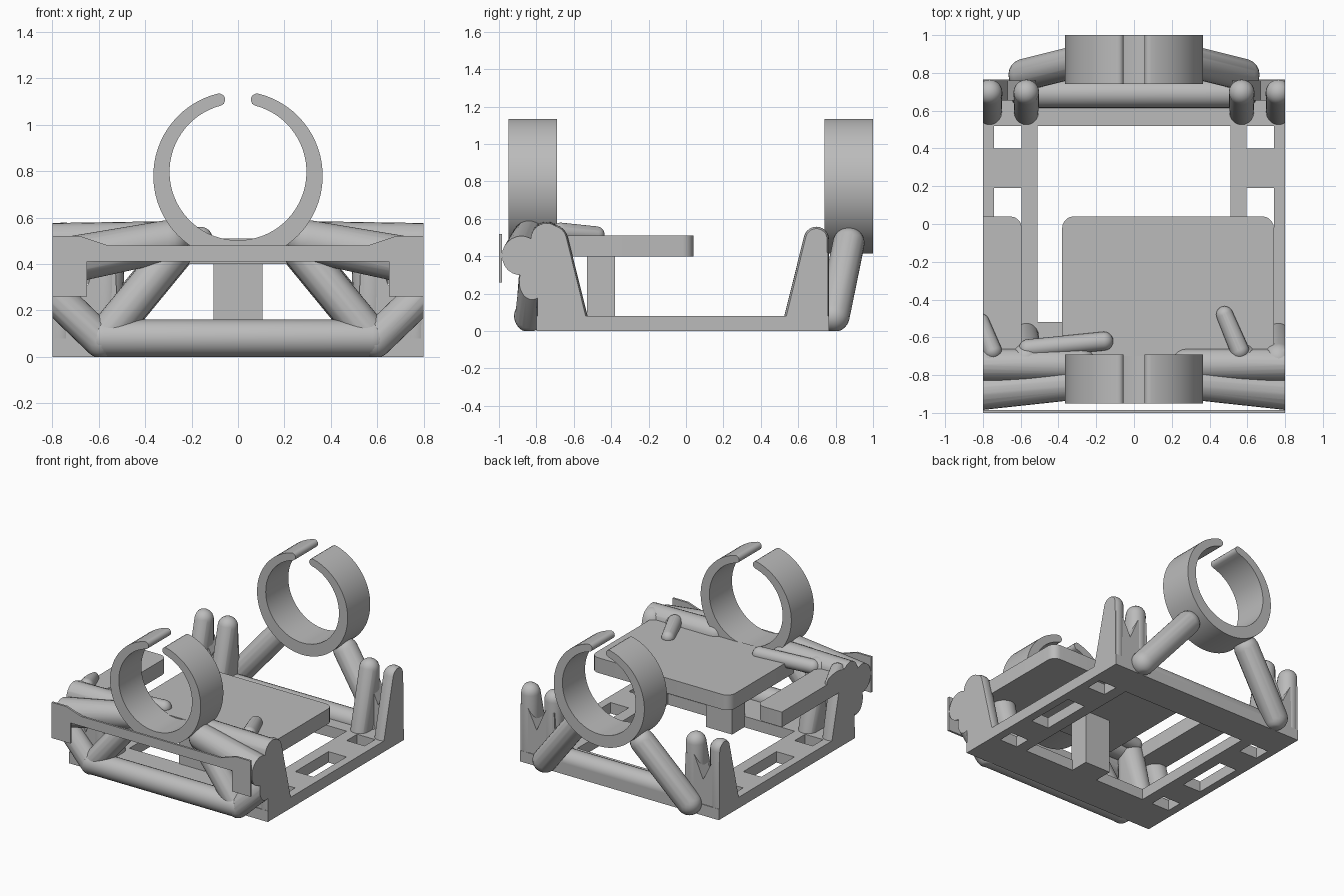
import bpy, bmesh, math
from mathutils import Vector, Matrix

cube = bpy.data.objects.get("Cube")
if cube:
    bpy.data.objects.remove(cube)

grey = bpy.data.materials.new("plain grey")
grey.use_nodes = True
color = (0.5, 0.5, 0.5, 1)
grey.diffuse_color = color
grey.node_tree.nodes["Principled BSDF"].inputs["Base Color"].default_value = color


def finish(name, bm, smooth=True):
    bmesh.ops.recalc_face_normals(bm, faces=bm.faces[:])
    mesh = bpy.data.meshes.new(name)
    bm.to_mesh(mesh)
    bm.free()
    mesh.materials.append(grey)
    obj = bpy.data.objects.new(name, mesh)
    bpy.context.collection.objects.link(obj)
    if smooth:
        bpy.ops.object.select_all(action="DESELECT")
        obj.select_set(True)
        bpy.context.view_layer.objects.active = obj
        bpy.ops.object.shade_smooth_by_angle(angle=math.radians(32))
    return obj


def clip(bm, point, normal):
    geom = bm.verts[:] + bm.edges[:] + bm.faces[:]
    bmesh.ops.bisect_plane(bm, geom=geom, plane_co=point, plane_no=normal, clear_outer=True)
    bmesh.ops.holes_fill(bm, edges=[e for e in bm.edges if e.is_boundary], sides=0)


def hull(name, balls):
    """Skin around balls (x, y, z, radius), trimmed to the sides and the floor."""
    bm = bmesh.new()
    for x, y, z, r in balls:
        bmesh.ops.create_uvsphere(bm, u_segments=20, v_segments=12, radius=r,
                                  matrix=Matrix.Translation((x, y, z)))
    bmesh.ops.delete(bm, geom=bm.faces[:], context="FACES_ONLY")
    result = bmesh.ops.convex_hull(bm, input=bm.verts[:])
    inner = {v for v in result["geom_interior"] if isinstance(v, bmesh.types.BMVert)}
    bmesh.ops.delete(bm, geom=list(inner), context="VERTS")
    loose = [e for e in bm.edges if not e.link_faces]
    bmesh.ops.delete(bm, geom=loose, context="EDGES")
    clip(bm, (0, 0, 0), (0, 0, -1))
    clip(bm, (0.8, 0, 0), (1, 0, 0))
    clip(bm, (-0.8, 0, 0), (-1, 0, 0))
    return finish(name, bm)


def box(name, x, y, z, round_corners=0):
    bm = bmesh.new()
    bmesh.ops.create_cube(bm, size=1)
    for v in bm.verts:
        v.co = [lo + (c + 0.5) * (hi - lo) for c, (lo, hi) in zip(v.co, (x, y, z))]
    if round_corners:
        edges = [e for e in bm.edges
                 if abs(e.verts[0].co.z - e.verts[1].co.z) > 0.01
                 and e.verts[0].co.y > 0 and abs(e.verts[0].co.x) < 0.79]
        bmesh.ops.bevel(bm, geom=edges, offset=round_corners, segments=5,
                        profile=0.5, affect="EDGES")
    return finish(name, bm, round_corners > 0)


def panel(name, outline, y0, y1):
    """Extrude an x/z outline from y0 to y1."""
    bm = bmesh.new()
    face = bm.faces.new([bm.verts.new((x, y0, z)) for x, z in outline])
    new = bmesh.ops.extrude_face_region(bm, geom=[face])["geom"]
    bmesh.ops.translate(bm, vec=(0, y1 - y0, 0),
                        verts=[v for v in new if isinstance(v, bmesh.types.BMVert)])
    return finish(name, bm)


def arc(cz, r, start, end, steps):
    return [(r * math.sin(a), cz + r * math.cos(a))
            for a in (start + (end - start) * i / steps for i in range(steps + 1))]


# Open clip rings, thicker at the bottom with rounded tips
gap = 0.25
outer = arc(0.78, 0.365, gap, 2 * math.pi - gap, 64)
inner = arc(0.797, 0.295, 2 * math.pi - gap, gap, 64)


def tip(a, b):
    a, b = Vector(a), Vector(b)
    mid, arm = (a + b) / 2, (a - b) / 2
    side = Vector((arm.y, -arm.x))
    return [tuple(mid + arm * math.cos(t) + side * math.sin(t))
            for t in (math.pi * i / 6 for i in range(1, 6))]


ring = outer + tip(outer[-1], inner[0]) + inner + tip(inner[-1], outer[0])
panel("front_ring", ring, -0.95, -0.69)
panel("back_ring", ring, 0.74, 1.0)

# Base frame
floor = (0, 0.08)
box("front_base_bar", (-0.8, 0.8), (-0.8, -0.52), floor)
box("back_base_bar", (-0.8, 0.8), (0.52, 0.765), floor)
for side, s in (("left", 1), ("right", -1)):
    def span(a, b):
        return tuple(sorted((a * s, b * s)))
    box(side + "_outer_rail", span(0.74, 0.8), (-0.52, 0.52), floor)
    box(side + "_inner_rail", span(0.51, 0.595), (-0.52, 0.52), floor)
    for y in (-0.4, 0.19):
        box(side + "_rail_bridge", span(0.595, 0.74), (y, y + 0.21), floor)

    # Corner posts: a pair of fingers joined by a notched web
    for end, d, limit, r, top in (("front", -1, 0.8, 0.085, 0.485),
                                  ("back", 1, 0.765, 0.068, 0.49)):
        for x in (0.57, 0.765):
            hull(f"{end}_{side}_finger",
                 [(x * s, d * (limit - r), top, r), (x * s, d * (limit - 0.065), 0.03, 0.065),
                  (x * s, d * 0.585, 0.05, 0.065)])
        web = [(0.51, 0), (0.8, 0), (0.8, 0.42), (0.75, 0.42), (0.67, 0.26),
               (0.6, 0.42), (0.53, 0.42)]
        panel(f"{end}_{side}_web", [(x * s, z) for x, z in web],
              d * (limit - 0.11), d * (limit - 0.005))

    # Struts from the feet up to the rings
    hull(f"back_{side}_strut", [(0.26 * s, 0.87, 0.47, 0.085), (0.58 * s, 0.79, 0.08, 0.085)])
    hull(f"front_{side}_strut", [(0.26 * s, -0.8, 0.47, 0.08), (0.58 * s, -0.83, 0.08, 0.08)])
    hull(f"front_{side}_corner_strut",
         [(0.59 * s, -0.84, 0.07, 0.075), (0.86 * s, -0.81, 0.33, 0.075)])
    hull(f"front_{side}_cross_tube",
         [(0.28 * s, -0.745, 0.5, 0.085), (0.9 * s, -0.745, 0.49, 0.085)])
    hull(f"front_{side}_sloping_tube",
         [(0.3 * s, -0.84, 0.5, 0.09), (0.9 * s, -0.89, 0.385, 0.105)])

hull("front_lower_rod", [(-0.58, -0.84, 0.08, 0.08), (0.58, -0.84, 0.08, 0.08)])
hull("back_lower_rod", [(-0.58, 0.69, 0.08, 0.075), (0.58, 0.69, 0.08, 0.075)])

# Platform, side shelf and supporting column
box("platform", (-0.38, 0.74), (-0.7, 0.04), (0.4, 0.51), 0.06)
box("side_shelf", (-0.8, -0.595), (-0.7, 0.04), (0.4, 0.51), 0.06)
box("column", (-0.105, 0.105), (-0.53, -0.38), (0.0, 0.42))

# Loose rods lying on the platform
hull("left_nub", [(0.48, -0.48, 0.515, 0.045), (0.56, -0.67, 0.53, 0.05)])
hull("right_nub", [(-0.81, -0.52, 0.51, 0.045), (-0.75, -0.67, 0.53, 0.05)])
hull("long_rod", [(-0.16, -0.62, 0.51, 0.05), (-0.56, -0.66, 0.51, 0.05)])

# Thin front face plate with hanging ends
half = [(0.65, 0.41), (0.65, 0.26), (0.8, 0.26), (0.8, 0.52), (0.68, 0.52), (0.56, 0.48)]
panel("front_plate", half + [(-x, z) for x, z in reversed(half)], -1.0, -0.985)
